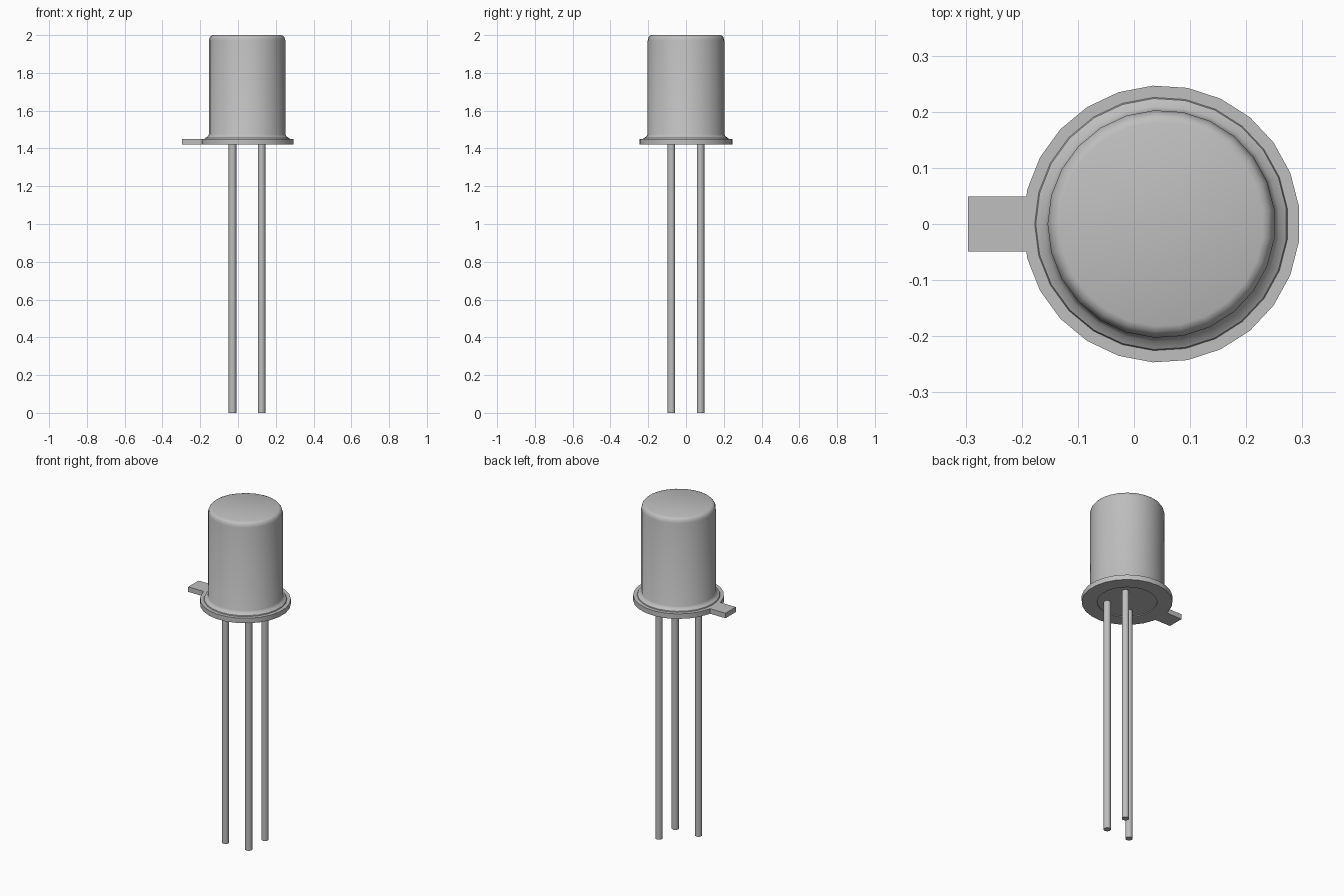
import bpy, bmesh, math

cube = bpy.data.objects.get("Cube")
if cube:
    bpy.data.objects.remove(cube, do_unlink=True)

CX = 0.049      # axis of the can
SIDES = 25

metal = bpy.data.materials.new("grey metal")
metal.use_nodes = True
GREY = (0.52, 0.52, 0.52, 1)
metal.diffuse_color = GREY
metal.node_tree.nodes["Principled BSDF"].inputs["Base Color"].default_value = GREY


def finish(name, bm, angle):
    bmesh.ops.recalc_face_normals(bm, faces=bm.faces)
    mesh = bpy.data.meshes.new(name)
    bm.to_mesh(mesh)
    bm.free()
    mesh.materials.append(metal)
    obj = bpy.data.objects.new(name, mesh)
    bpy.context.collection.objects.link(obj)
    bpy.ops.object.select_all(action='DESELECT')
    obj.select_set(True)
    bpy.context.view_layer.objects.active = obj
    bpy.ops.object.shade_smooth_by_angle(angle=math.radians(angle))
    return obj


def lathe(name, profile, x, y, sides, angle=32):
    """Turn a (radius, height) profile about a vertical axis and cap both ends."""
    bm = bmesh.new()
    rings = []
    for r, z in profile:
        ring = []
        for i in range(sides):
            a = math.pi + math.tau * i / sides
            ring.append(bm.verts.new((x + r * math.cos(a), y + r * math.sin(a), z)))
        rings.append(ring)
    for low, high in zip(rings, rings[1:]):
        for i in range(sides):
            j = (i + 1) % sides
            bm.faces.new((low[i], low[j], high[j], high[i]))
    bm.faces.new(rings[0][::-1])
    bm.faces.new(rings[-1])
    return finish(name, bm, angle)


# Base flange with a shallow disc set into its underside
lathe("base_flange", [(0.163, 1.425), (0.163, 1.42), (0.247, 1.42),
                      (0.247, 1.45), (0.19, 1.45)], CX, 0, SIDES)

# Can with a flared foot and a rounded top rim
lathe("can", [(0.226, 1.45), (0.224, 1.455), (0.21, 1.463), (0.203, 1.475),
              (0.203, 1.972), (0.199, 1.987), (0.192, 1.996), (0.182, 2.0)],
      CX, 0, SIDES, 38)

# Locating tab, running into the flange
bm = bmesh.new()
bmesh.ops.create_cube(bm, size=1)
bmesh.ops.scale(bm, vec=(0.126, 0.098, 0.03), verts=bm.verts)
bmesh.ops.translate(bm, vec=(-0.233, 0, 1.435), verts=bm.verts)
finish("locating_tab", bm, 30)

# Three wire leads on the corners of a square
for name, sx, sy in (("front_right_lead", -1, -1),
                     ("front_left_lead", 1, -1),
                     ("back_left_lead", 1, 1)):
    lathe(name, [(0.02, 0), (0.02, 1.43)],
          CX - 0.001 + sx * 0.077, sy * 0.077, 16)
